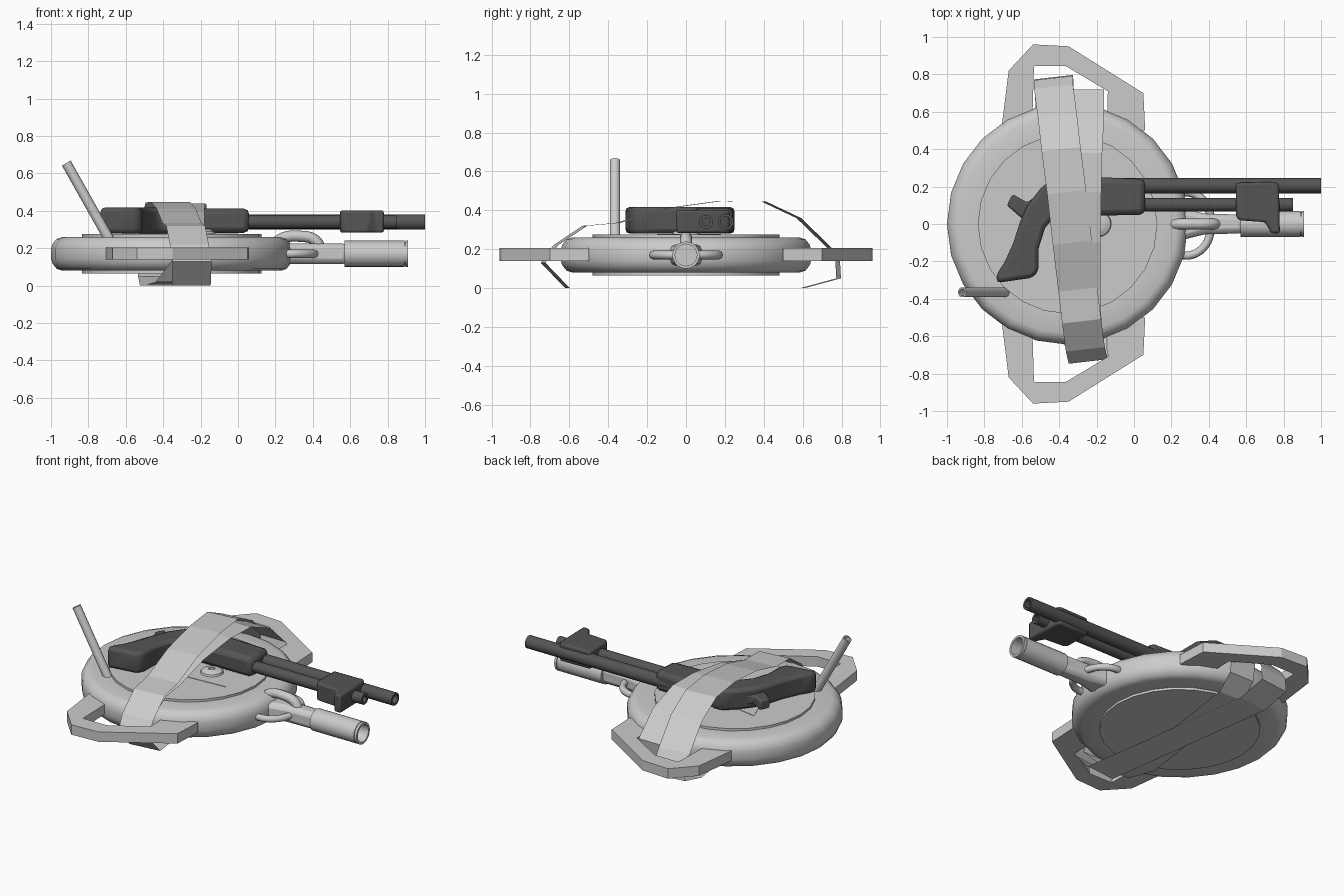
import bpy, bmesh, math
from mathutils import Vector

if "Cube" in bpy.data.objects:
    bpy.data.objects.remove(bpy.data.objects["Cube"])

dark = bpy.data.materials.new("dark_metal")
dark.diffuse_color = (0.09, 0.09, 0.09, 1)
dark.use_nodes = True
dark.node_tree.nodes["Principled BSDF"].inputs["Base Color"].default_value = dark.diffuse_color


def finish(name, bm, mat=None, smooth=None, bevel=0, segments=2):
    bmesh.ops.remove_doubles(bm, verts=bm.verts, dist=1e-5)
    bmesh.ops.recalc_face_normals(bm, faces=bm.faces)
    me = bpy.data.meshes.new(name)
    bm.to_mesh(me)
    bm.free()
    ob = bpy.data.objects.new(name, me)
    bpy.context.collection.objects.link(ob)
    if mat:
        me.materials.append(mat)
    if bevel:
        m = ob.modifiers.new("bevel", 'BEVEL')
        m.width, m.segments, m.limit_method = bevel, segments, 'ANGLE'
    if smooth:
        bpy.ops.object.select_all(action='DESELECT')
        bpy.context.view_layer.objects.active = ob
        ob.select_set(True)
        bpy.ops.object.shade_smooth_by_angle(angle=math.radians(smooth))
    return ob


def lathe(name, profile, n, origin, axis=(0, 0, 1), mat=None):
    """Revolve (radius, height) points about an axis."""
    q = Vector((0, 0, 1)).rotation_difference(Vector(axis).normalized())
    bm = bmesh.new()
    vs = [bm.verts.new(q @ Vector((r, 0, h)) + Vector(origin)) for r, h in profile]
    es = [bm.edges.new(p) for p in zip(vs, vs[1:])]
    bmesh.ops.spin(bm, geom=vs + es, cent=origin, axis=q @ Vector((0, 0, 1)),
                   angle=math.tau, steps=n)
    return finish(name, bm, mat, 35)


def pipe(name, r, length, origin, axis, bore, mat=None, n=16):
    """Round bar with a bored end."""
    d = min(length * 0.5, 0.25)
    prof = [(0, 0), (r, 0), (r, length), (bore, length), (bore, length - d), (0, length - d)]
    return lathe(name, prof, n, origin, axis, mat)


def slab(name, outline, z0, z1, mat=None, smooth=None, bevel=0, segments=2):
    """Extrude an xy outline from z0 to z1."""
    bm = bmesh.new()
    f = bm.faces.new([bm.verts.new((x, y, z0)) for x, y in outline])
    ext = bmesh.ops.extrude_face_region(bm, geom=[f])
    up = [v for v in ext["geom"] if isinstance(v, bmesh.types.BMVert)]
    bmesh.ops.translate(bm, verts=up, vec=(0, 0, z1 - z0))
    return finish(name, bm, mat, smooth, bevel, segments)


def bent_rod(name, pts, r):
    """Round rod following a path."""
    cu = bpy.data.curves.new(name, 'CURVE')
    cu.dimensions, cu.bevel_depth, cu.bevel_resolution = '3D', r, 2
    cu.resolution_u = 4
    s = cu.splines.new('BEZIER')
    s.bezier_points.add(len(pts) - 1)
    for b, p in zip(s.bezier_points, pts):
        b.co, b.handle_left_type, b.handle_right_type = p, 'AUTO', 'AUTO'
    ob = bpy.data.objects.new(name, cu)
    bpy.context.collection.objects.link(ob)
    bpy.ops.object.select_all(action='DESELECT')
    bpy.context.view_layer.objects.active = ob
    ob.select_set(True)
    bpy.ops.object.convert(target='MESH')


def strap(name, pts, w, skew):
    """Closed flat band through centre points."""
    bm = bmesh.new()
    rows = [[bm.verts.new((x + s * w, y + s * skew, z)) for s in (-1, 1)] for x, y, z in pts]
    for a, b in zip(rows, rows[1:] + rows[:1]):
        bm.faces.new((a[0], a[1], b[1], b[0]))
    finish(name, bm)


# Round body with rolled rim and raised plates on both sides
CX, CZ = -0.355, 0.17
half = [(0, 0.105), (0.48, 0.105), (0.48, 0.09), (0.585, 0.09), (0.615, 0.08),
        (0.637, 0.052), (0.645, 0.025)]
lathe("round_body", half + [(r, -h) for r, h in reversed(half)], 24, (CX, 0, CZ))

# Small cover plate and domed hub on the top
slab("cover_plate", [(-0.62, 0.18), (-0.5, 0.16), (-0.1, 0.0), (0.0, -0.12), (-0.5, -0.15)],
     0.27, 0.278)
lathe("hub_dome", [(0.07, 0), (0.065, 0.015), (0.04, 0.028), (0.02, 0.028), (0.02, 0.02), (0, 0.02)],
      16, (-0.19, 0, 0.275))

# Side grips: open frames on each side
outer = [(-0.71, 0.50), (-0.67, 0.82), (-0.54, 0.96), (-0.35, 0.95), (0.05, 0.70), (0.06, 0.50)]
inner = [(-0.545, 0.50), (-0.535, 0.84), (-0.53, 0.845), (-0.365, 0.845), (-0.14, 0.71), (-0.145, 0.50)]
for side, s in (("back", 1), ("front", -1)):
    bm = bmesh.new()
    rows = [[bm.verts.new((x, s * y, z)) for (x, y), z in
             ((o, 0.14), (o, 0.205), (i, 0.205), (i, 0.14))] for o, i in zip(outer, inner)]
    for a, b in zip(rows, rows[1:]):
        for k in range(4):
            bm.faces.new((a[k], b[k], b[(k + 1) % 4], a[(k + 1) % 4]))
    bm.faces.new(rows[0])
    bm.faces.new(rows[-1])
    finish(side + "_grip_frame", bm)

# Long handle: flared neck, hollow tube with end collar
slab("handle_neck", [(0.2, -0.1), (0.3, -0.075), (0.38, -0.055), (0.59, -0.05),
                     (0.59, 0.05), (0.38, 0.055), (0.3, 0.075), (0.2, 0.1)],
     0.115, 0.225, None, 35, 0.03, 2)
lathe("handle_tube", [(0, 0), (0.07, 0), (0.07, 0.32), (0.064, 0.32), (0.064, 0.325), (0.07, 0.325),
                      (0.07, 0.34), (0.056, 0.34), (0.056, 0.1), (0, 0.1)],
      20, (0.57, 0, CZ), (1, 0, 0))

# Brace loops joining handle and body
bent_rod("top_brace", [(0.2, 0, 0.23), (0.25, 0, 0.258), (0.33, 0, 0.264), (0.41, 0, 0.245),
                       (0.45, 0, 0.18)], 0.03)
for s in (-1, 1):
    bent_rod("side_brace", [(0.23, s * 0.165, CZ), (0.31, s * 0.165, CZ), (0.38, s * 0.115, CZ),
                            (0.415, s * 0.03, CZ)], 0.022)

# Leaning rod
pipe("leaning_rod", 0.027, 0.465, (-0.69, -0.365, 0.25), (-0.225, 0, 0.4), 0.018, None, 14)

# Firearm lying on top: barrel, magazine tube, receiver, fore-end, curved grip
pipe("barrel", 0.041, 1.2, (-0.2, 0.205, 0.34), (1, 0, 0), 0.028, dark)
pipe("magazine_tube", 0.036, 1.05, (-0.2, 0.103, 0.34), (1, 0, 0), 0.02, dark)
slab("receiver", [(0.06, 0.24), (-0.18, 0.25), (-0.45, 0.25), (-0.47, 0.06), (-0.4, 0.045),
                  (-0.17, 0.045), (0.06, 0.05)], 0.282, 0.412, dark, 40, 0.03)
slab("fore_end", [(0.545, 0.22), (0.76, 0.225), (0.775, 0.2), (0.78, -0.05), (0.735, -0.05),
                  (0.70, 0.01), (0.56, 0.02), (0.545, 0.04)], 0.283, 0.402, dark, 40, 0.022)
slab("curved_grip", [(-0.35, 0.25), (-0.43, 0.25), (-0.50, 0.19), (-0.57, 0.10), (-0.61, 0.01),
                     (-0.645, -0.10), (-0.69, -0.20), (-0.735, -0.27), (-0.735, -0.315),
                     (-0.54, -0.287), (-0.51, -0.25), (-0.51, -0.13), (-0.475, -0.02),
                     (-0.42, 0.045), (-0.35, 0.05)], 0.28, 0.417, dark, 45, 0.035)
slab("hammer_lever", [(-0.5, 0.17), (-0.57, 0.115), (-0.65, 0.16), (-0.68, 0.10), (-0.6, 0.03),
                      (-0.5, 0.05)], 0.31, 0.375, dark, 40, 0.012)

# Two bands wrapped around everything, crossing underneath
strap("diagonal_strap", [
    (-0.43, 0.78, 0.14), (-0.43, 0.735, 0.21), (-0.41, 0.58, 0.36), (-0.39, 0.40, 0.445),
    (-0.36, 0.17, 0.447), (-0.33, -0.1, 0.41), (-0.30, -0.35, 0.335), (-0.28, -0.52, 0.32),
    (-0.26, -0.67, 0.22), (-0.245, -0.735, 0.13), (-0.25, -0.61, 0.0),
    (-0.42, 0.60, 0.0), (-0.43, 0.785, 0.05)], 0.104, 0.012)
strap("straight_strap", [
    (-0.25, 0.72, 0.21), (-0.25, 0.57, 0.355), (-0.26, 0.38, 0.435), (-0.265, 0.17, 0.438),
    (-0.27, -0.1, 0.40), (-0.27, -0.35, 0.325), (-0.265, -0.5, 0.31), (-0.26, -0.64, 0.23),
    (-0.26, -0.67, 0.14), (-0.35, -0.58, 0.02), (-0.40, -0.4, 0.006), (-0.27, 0.58, 0.006),
    (-0.25, 0.70, 0.08)], 0.09, 0.0)
